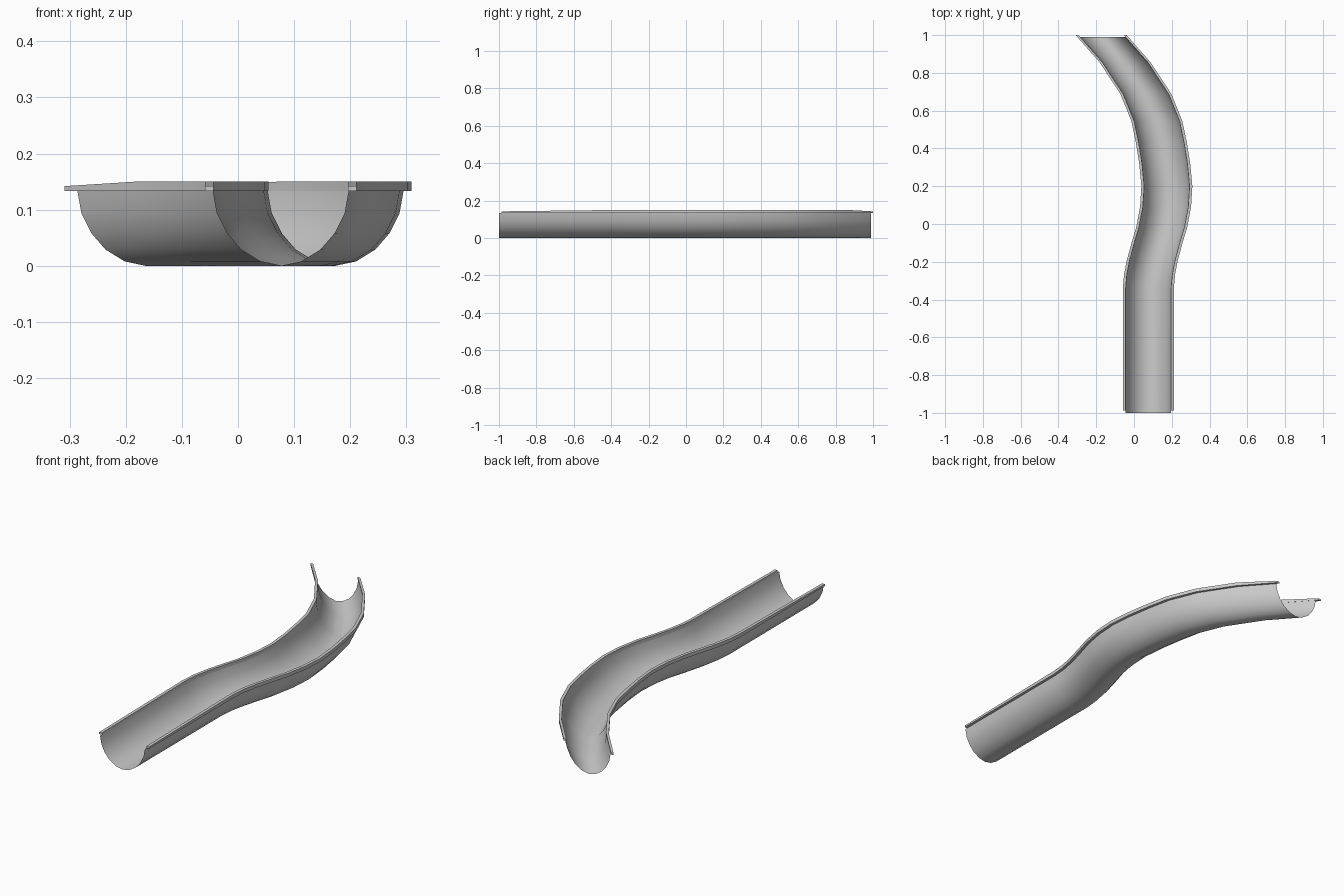
import bpy, bmesh

if "Cube" in bpy.data.objects:
    bpy.data.objects.remove(bpy.data.objects["Cube"])

# Centre line of the channel: (y, x)
PATH = [(-1.0, 0.076), (-0.34, 0.076), (-0.27, 0.082), (-0.196, 0.096), (-0.1, 0.122),
        (-0.016, 0.147), (0.09, 0.167), (0.2, 0.174), (0.317, 0.163), (0.43, 0.145),
        (0.545, 0.121), (0.688, 0.063), (0.857, -0.048), (1.0, -0.174)]

# Right half of the trough section: (x, z)
HALF = [(0.0, 0.0), (0.037, 0.008), (0.071, 0.029), (0.096, 0.058), (0.114, 0.094), (0.121, 0.133)]


def interp(table, y):
    for (y0, v0), (y1, v1) in zip(table, table[1:]):
        if y <= y1:
            return v0 + (v1 - v0) * (y - y0) / (y1 - y0)
    return table[-1][1]


def sweep(name, section, y_start, y_end, closed):
    """Sweep a section, given as a function of y, along the centre line."""
    ys = [y_start] + [y for y, _ in PATH[1:-1]] + [y_end]
    bm = bmesh.new()
    rings = [[bm.verts.new((interp(PATH, y) + x, y, z)) for x, z in section(y)] for y in ys]
    n = len(rings[0])
    for a, b in zip(rings, rings[1:]):
        for i in range(n if closed else n - 1):
            j = (i + 1) % n
            bm.faces.new((a[i], a[j], b[j], b[i]))
    if closed:
        bm.faces.new(rings[0])
        bm.faces.new(rings[-1])
        bmesh.ops.recalc_face_normals(bm, faces=bm.faces)
    else:
        bmesh.ops.reverse_faces(bm, faces=bm.faces)
    mesh = bpy.data.meshes.new(name)
    bm.to_mesh(mesh)
    bm.free()
    ob = bpy.data.objects.new(name, mesh)
    bpy.context.collection.objects.link(ob)
    bpy.context.view_layer.objects.active = ob
    ob.select_set(True)
    bpy.ops.object.shade_smooth_by_angle(angle=0.7)
    ob.select_set(False)
    return ob


# Open trough, a thin sheet
profile = [(-x, z) for x, z in HALF[:0:-1]] + HALF
sweep("trough", lambda y: profile, -1.0, 0.99, False)

# Rims along both edges, slightly thinner towards the ends
RIM_TOP = [(-1.0, 0.142), (-0.34, 0.15), (0.857, 0.15), (1.0, 0.142)]
for side, name in ((-1, "left_rim"), (1, "right_rim")):
    def rim(y, s=side):
        top = interp(RIM_TOP, y)
        return [(s * 0.120, 0.133), (s * 0.135, 0.133), (s * 0.135, top), (s * 0.120, top)]
    sweep(name, rim, -0.987, 1.0, True)
